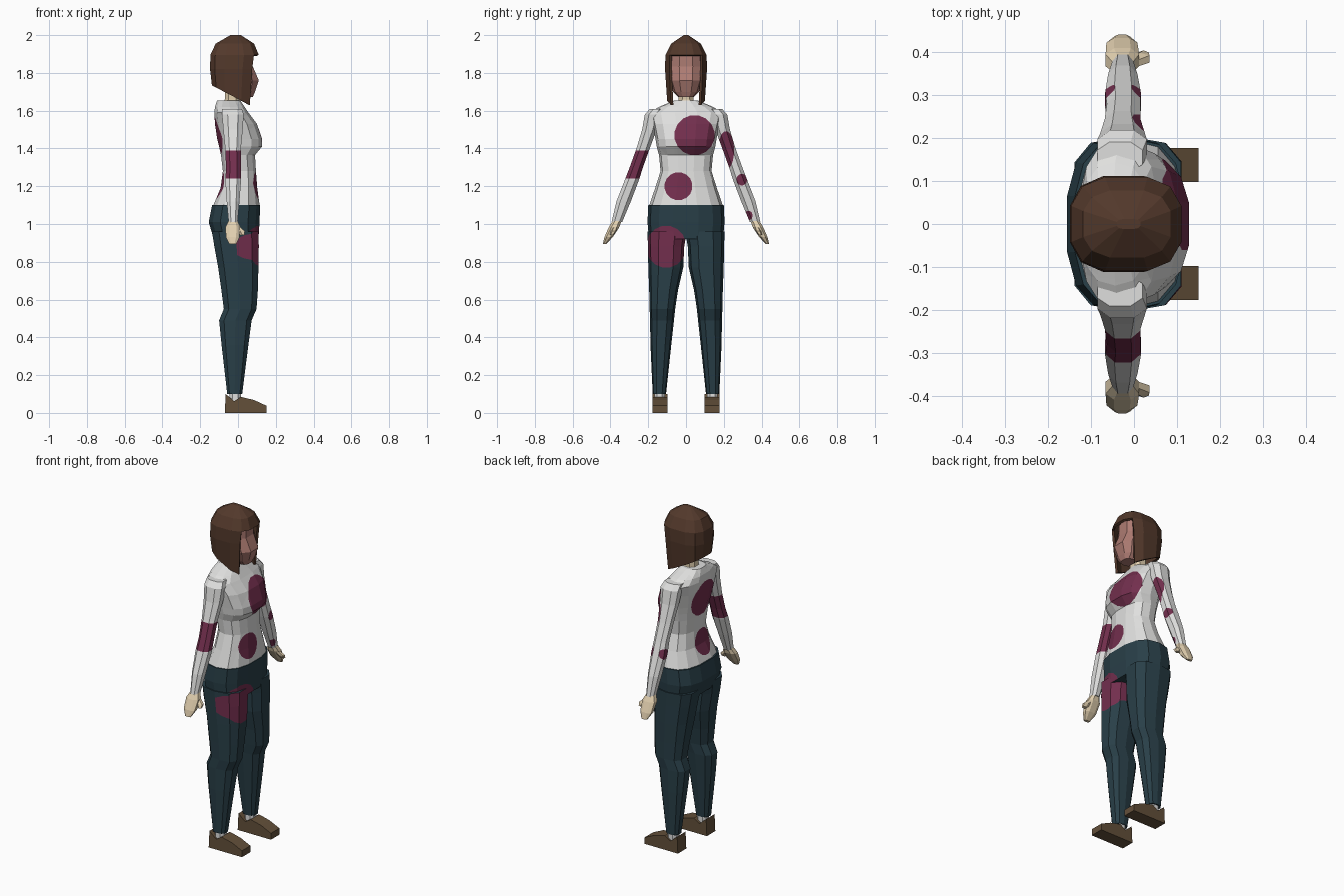
import bpy, bmesh, math
from mathutils import Vector

if "Cube" in bpy.data.objects:
    bpy.data.objects.remove(bpy.data.objects["Cube"])


def mat(name, r, g, b):
    m = bpy.data.materials.new(name)
    m.diffuse_color = (r, g, b, 1)
    m.use_nodes = True
    m.node_tree.nodes["Principled BSDF"].inputs["Base Color"].default_value = m.diffuse_color
    return m


WHITE = mat("white_cloth", .74, .74, .73)
TEAL = mat("dark_teal", .022, .05, .065)
MAROON = mat("maroon_stain", .17, .028, .075)
HAIR = mat("dark_brown", .085, .04, .024)
SKIN = mat("pale_skin", .76, .63, .43)
FACE = mat("pink_skin", .42, .2, .17)
SHOE = mat("shoe_brown", .125, .08, .042)


def spow(v, e):
    return math.copysign(abs(v) ** e, v)


def loft(rings, n=12, e=.8, side=1, tilt=0):
    """Stack rounded rings (z, x0, x1, y0, y1); tilt slopes the first ring."""
    bm = bmesh.new()
    k = math.cos(math.pi / n) ** e
    loops = []
    for j, (z, x0, x1, y0, y1) in enumerate(rings):
        loop = []
        for i in range(n):
            a = (i + .5) * 2 * math.pi / n
            x = (x0 + x1) / 2 + (x1 - x0) / 2 * spow(math.cos(a), e) / k
            y = (y0 + y1) / 2 + (y1 - y0) / 2 * spow(math.sin(a), e) / k
            loop.append(bm.verts.new((x, y * side, z - (tilt * x if j == 0 else 0))))
        loops.append(loop)
    for a, b in zip(loops, loops[1:]):
        for i in range(n):
            m = (i + 1) % n
            bm.faces.new((a[i], a[m], b[m], b[i]))
    bm.faces.new(loops[0])
    bm.faces.new(loops[-1])
    bmesh.ops.recalc_face_normals(bm, faces=bm.faces[:])
    bm.normal_update()
    return bm


def sym(rows):
    return [(z, a, b, -h, h) for z, a, b, h in rows]


def cut_stain(bm, faces, planes):
    """Cut a convex patch out of the faces and give it the second colour."""
    for co, no in planes:
        if not faces:
            return
        geom = set(faces)
        for f in faces:
            geom.update(f.edges)
            geom.update(f.verts)
        res = bmesh.ops.bisect_plane(bm, geom=list(geom), plane_co=co, plane_no=no, dist=1e-5)
        got = {g for g in res["geom"] if isinstance(g, bmesh.types.BMFace)}
        faces = [f for f in got if (f.calc_center_median() - co).dot(no) < 0]
    for f in faces:
        f.material_index = 1


def spot(bm, y, z, ry, rz, front=1, n=16):
    bm.normal_update()
    planes = []
    for i in range(n):
        a = i * 2 * math.pi / n
        c, s = math.cos(a), math.sin(a)
        planes.append((Vector((0, y + ry * c, z + rz * s)), Vector((0, c / ry, s / rz)).normalized()))
    cut_stain(bm, [f for f in bm.faces if f.normal.x * front > .04], planes)


def finish(bm, name, *mats):
    me = bpy.data.meshes.new(name)
    bm.to_mesh(me)
    bm.free()
    for m in mats:
        me.materials.append(m)
    ob = bpy.data.objects.new(name, me)
    bpy.context.collection.objects.link(ob)
    return ob


# Shirt body with stains front and back
bm = loft(sym([(1.095, -.132, .115, .192), (1.19, -.092, .102, .16), (1.28, -.08, .095, .132),
               (1.365, -.09, .09, .14), (1.41, -.10, .127, .152), (1.45, -.11, .128, .158),
               (1.53, -.122, .10, .175), (1.59, -.125, .055, .19), (1.62, -.122, .035, .14),
               (1.655, -.11, .012, .06)]), 14)
spot(bm, .045, 1.47, .105, .105)
spot(bm, -.04, 1.2, .073, .073)
spot(bm, -.015, 1.47, .105, .105, -1)
spot(bm, -.03, 1.2, .073, .073, -1)
finish(bm, "shirt_body", WHITE, MAROON)

# Trouser hips
bm = loft(sym([(.92, -.128, .108, .192), (1.01, -.155, .114, .2), (1.1, -.137, .117, .196)]), 14, .75)
spot(bm, -.105, .88, .105, .11)
finish(bm, "trouser_hips", TEAL, MAROON)

for side, tag in ((1, "left"), (-1, "right")):
    # Trouser legs
    bm = loft([(.96, -.138, .109, .0, .2), (.88, -.125, .11, .013, .198), (.77, -.105, .108, .018, .196),
               (.65, -.088, .105, .045, .192), (.55, -.075, .098, .06, .19), (.49, -.1, .072, .066, .188),
               (.36, -.087, .055, .08, .186), (.1, -.057, .022, .107, .175)], 10, .75, side)
    if side < 0:
        spot(bm, -.105, .88, .105, .11)
    finish(bm, tag + "_trouser_leg", TEAL, MAROON)

    # Socks
    finish(loft([(.04, -.045, .015, .112, .168), (.12, -.045, .015, .112, .168)], 8, side=side),
           tag + "_sock", WHITE)

    # Shoes: side profile extruded across the foot
    bm = bmesh.new()
    prof = [(-.07, 0), (.15, 0), (.15, .038), (.085, .068), (.015, .085), (-.02, .062), (-.065, .1)]
    f = bm.faces.new([bm.verts.new((x, .097 * side, z)) for x, z in prof])
    ext = bmesh.ops.extrude_face_region(bm, geom=[f])["geom"]
    bmesh.ops.translate(bm, vec=(0, .08 * side, 0), verts=[v for v in ext if isinstance(v, bmesh.types.BMVert)])
    bmesh.ops.recalc_face_normals(bm, faces=bm.faces[:])
    finish(bm, tag + "_shoe", SHOE)

    # Sleeves, stained differently on each side
    bm = loft([(1.61, -.085, .02, .12, .19), (1.58, -.085, .03, .135, .218), (1.5, -.078, .025, .155, .232),
               (1.4, -.068, .015, .192, .262), (1.3, -.063, .015, .228, .298), (1.23, -.067, .016, .25, .325),
               (1.12, -.06, .008, .292, .368), (1.01, -.05, -.002, .338, .394)], 8, .85, side)
    if side > 0:
        spot(bm, .212, 1.39, .042, .1)
        for front in (1, -1):
            spot(bm, .295, 1.235, .028, .03, front)
        spot(bm, .33, 1.045, .022, .025)
    else:
        cut_stain(bm, bm.faces[:], [(Vector((0, 0, 1.39)), Vector((0, 0, 1))),
                                    (Vector((0, 0, 1.24)), Vector((0, 0, -1)))])
    finish(bm, tag + "_sleeve", WHITE, MAROON)

    # Hands and thumbs
    finish(loft([(1.03, -.043, -.008, .338, .38), (.985, -.066, .012, .352, .408),
                 (.93, -.064, .008, .388, .432), (.893, -.045, -.01, .424, .44)], 8, side=side),
           tag + "_hand", SKIN)
    finish(loft([(.985, -.03, .01, .362, .385), (.962, -.01, .036, .37, .396),
                 (.943, .01, .034, .383, .402)], 6, side=side), tag + "_thumb", SKIN)

# Neck
finish(loft(sym([(1.58, -.085, .025, .055), (1.66, -.07, .01, .04), (1.74, -.07, .015, .04)]), 8), "neck", SKIN)

# Head with pointed face
finish(loft(sym([(1.672, .0, .078, .04), (1.7, -.05, .09, .066), (1.76, -.1, .11, .085),
                 (1.835, -.11, .078, .088), (1.9, -.1, .078, .083), (1.93, -.08, .06, .06)]), 10), "head", FACE)

# Hair: slanted bob, open in front of the face
bm = loft(sym([(1.662, -.138, .085, .1), (1.82, -.148, .1, .111), (1.895, -.146, .11, .109),
               (1.955, -.118, .085, .078), (2.0, -.04, .015, .012)]), 12, .72, tilt=.52)
gone = [f for f in bm.faces if f.calc_center_median().z < 1.89
        and (f.calc_center_median().x > .06 or len(f.verts) > 4)]
bmesh.ops.delete(bm, geom=gone, context="FACES")
hair = finish(bm, "hair", HAIR)
mod = hair.modifiers.new("thickness", "SOLIDIFY")
mod.thickness = .014
mod.offset = -1
